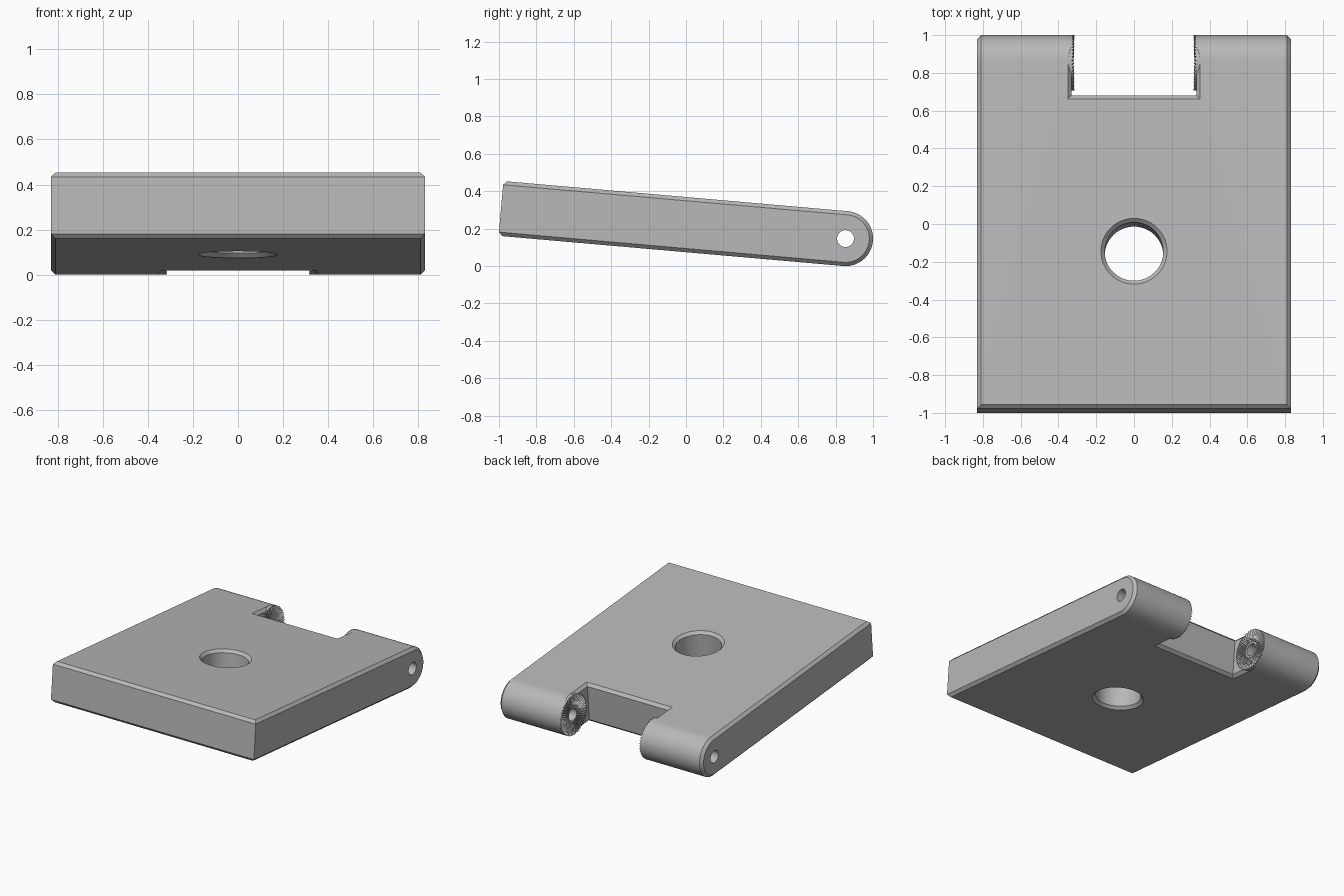
import bpy, bmesh
from math import sin, cos, pi, radians

cube = bpy.data.objects.get("Cube")
if cube:
    bpy.data.objects.remove(cube)

# Sizes, measured from the hinge axis along the plate
R = 0.147          # half thickness and barrel radius
C = 0.02           # chamfer
LENGTH = 1.849
HALF_W = 0.83
NOTCH_X, NOTCH_Y = 0.33, -0.184
AXLE_R = 0.045
SEG = 64

mat = bpy.data.materials.new("plain grey")
mat.use_nodes = True
grey = (0.48, 0.48, 0.48, 1)
mat.diffuse_color = grey
mat.node_tree.nodes["Principled BSDF"].inputs["Base Color"].default_value = grey


def make(name, loops, cap=True, closed=False):
    """Skin a row of equal-length point loops into a mesh object."""
    bm = bmesh.new()
    rings = [[bm.verts.new(p) for p in loop] for loop in loops]
    pairs = list(zip(rings, rings[1:]))
    if closed:
        pairs.append((rings[-1], rings[0]))
    for a, b in pairs:
        n = len(a)
        for i in range(n):
            j = (i + 1) % n
            bm.faces.new((a[i], a[j], b[j], b[i]))
    if cap:
        bm.faces.new(rings[0])
        bm.faces.new(rings[-1])
    bmesh.ops.remove_doubles(bm, verts=bm.verts, dist=1e-5)
    bmesh.ops.recalc_face_normals(bm, faces=bm.faces)
    mesh = bpy.data.meshes.new(name)
    bm.to_mesh(mesh)
    bm.free()
    mesh.materials.append(mat)
    obj = bpy.data.objects.new(name, mesh)
    bpy.context.collection.objects.link(obj)
    return obj


def cut(obj, cutter):
    """Subtract a cutter, keep the result and remove the cutter."""
    mod = obj.modifiers.new("cut", 'BOOLEAN')
    mod.operation = 'DIFFERENCE'
    mod.solver = 'EXACT'
    mod.object = cutter
    graph = bpy.context.evaluated_depsgraph_get()
    mesh = bpy.data.meshes.new_from_object(obj.evaluated_get(graph))
    obj.modifiers.clear()
    obj.data = mesh
    bpy.data.objects.remove(cutter)


def side_profile(x, r, front):
    """Plate outline: round at the hinge, chamfered at the front."""
    pts = [(x, r * cos(a), r * sin(a))
           for a in (-pi / 2 + pi * i / SEG for i in range(SEG + 1))]
    pts += [(x, front, r), (x, -LENGTH, R - C),
            (x, -LENGTH, C - R), (x, front, -r)]
    return pts


def circle(r, x=None, y=0, z=0):
    """Circle around the x axis if x is given, else around z."""
    angles = [2 * pi * i / SEG for i in range(SEG)]
    if x is not None:
        return [(x, r * cos(a), r * sin(a)) for a in angles]
    return [(r * cos(a), y + r * sin(a), z) for a in angles]


# Plate with rounded hinge end and chamfered rim
outer = (R - C, -LENGTH)
inner = (R, C - LENGTH)
plate = make("hinge_plate", [
    side_profile(x, *dims) for x, dims in
    ((-HALF_W, outer), (C - HALF_W, inner), (HALF_W - C, inner), (HALF_W, outer))])

# Chamfered notch between the barrels
notch = []
for z, flare in ((-R - C, 2 * C), (C - R, 0), (R - C, 0), (R + C, 2 * C)):
    x, y = NOTCH_X + flare, NOTCH_Y - flare
    notch.append([(-x, y, z), (x, y, z), (x, 0.4, z), (-x, 0.4, z)])
cut(plate, make("notch_cutter", notch))

# Countersunk round hole through the plate
HOLE_R, HOLE_Y = 0.155, -1.014
cut(plate, make("hole_cutter", [
    circle(HOLE_R + flare, y=HOLE_Y, z=z) for z, flare in
    ((-R - C, 2 * C), (C - R, 0), (R - C, 0), (R + C, 2 * C))]))

# Axle bore through both barrels
cut(plate, make("axle_cutter", [circle(AXLE_R, x=-1), circle(AXLE_R, x=1)]))


# Radially toothed discs on the inner barrel faces
def toothed_disc(name, side):
    teeth, r = 48, R - 0.0005
    root, tip = NOTCH_X - 0.001, NOTCH_X - 0.014

    def ring(radius, high):
        pts = []
        for i in range(2 * teeth):
            a = pi * i / teeth
            x = high if i % 2 else root
            pts.append((side * x, radius * cos(a), radius * sin(a)))
        return pts

    back = NOTCH_X + C
    return make(name, [ring(AXLE_R, root), ring(0.06, root), ring(r, tip),
                       [(side * back, y, z) for _, y, z in ring(r, tip)],
                       [(side * back, y, z) for _, y, z in ring(AXLE_R, root)]],
                cap=False, closed=True)


parts = [plate, toothed_disc("left_toothed_disc", 1),
         toothed_disc("right_toothed_disc", -1)]

# Tilt about the hinge axis and shade
bpy.ops.object.select_all(action='DESELECT')
for obj in parts:
    obj.location = (0, 0.853, R)
    obj.rotation_euler = (radians(-5), 0, 0)
    obj.select_set(True)
bpy.context.view_layer.objects.active = plate
bpy.ops.object.shade_smooth_by_angle(angle=radians(20))
